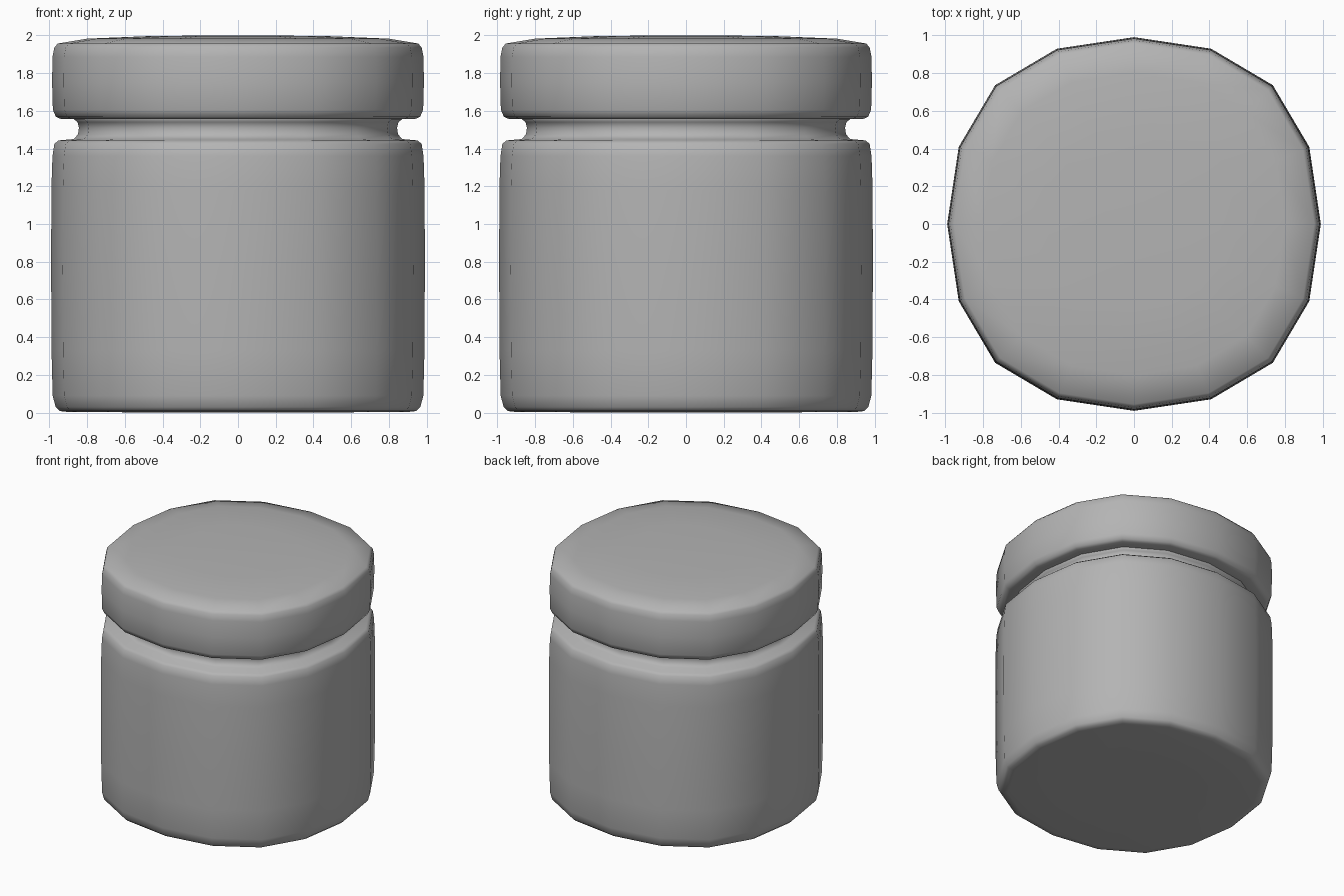
import bpy, bmesh

if "Cube" in bpy.data.objects:
    bpy.data.objects.remove(bpy.data.objects["Cube"])

# Slightly squared 16-sided outline: one quarter, repeated by rotation
quarter = [(1, 0), (0.938, 0.413), (0.743, 0.743), (0.413, 0.938)]
outline = []
for _ in range(4):
    outline += quarter
    quarter = [(-y, x) for x, y in quarter]

# Dark grey surface
grey = bpy.data.materials.new("dark_grey")
grey.diffuse_color = (0.455, 0.455, 0.455, 1)
grey.use_nodes = True
grey.node_tree.nodes["Principled BSDF"].inputs["Base Color"].default_value = grey.diffuse_color


def lathe(name, profile):
    """Sweep (radius, height) points around the outline; end points on the axis become poles."""
    bm = bmesh.new()
    rings = []
    for r, z in profile:
        if r == 0:
            rings.append([bm.verts.new((0, 0, z))] * 16)
        else:
            rings.append([bm.verts.new((r * x, r * y, z)) for x, y in outline])
    for low, high in zip(rings, rings[1:]):
        for i in range(16):
            j = (i + 1) % 16
            corners = list(dict.fromkeys([low[i], low[j], high[j], high[i]]))
            bm.faces.new(corners)
    bmesh.ops.recalc_face_normals(bm, faces=bm.faces[:])
    for f in bm.faces:
        f.smooth = True
    mesh = bpy.data.meshes.new(name)
    bm.to_mesh(mesh)
    bm.free()
    mesh.materials.append(grey)
    obj = bpy.data.objects.new(name, mesh)
    bpy.context.collection.objects.link(obj)
    return obj


# Jar body with rounded shoulder and recessed neck
lathe("jar_body", [
    (0, 0.0), (0.5, 0.002), (0.9, 0.004), (0.945, 0.009), (0.966, 0.03), (0.982, 0.09),
    (0.988, 0.33), (0.99, 0.75), (0.989, 1.18), (0.983, 1.36), (0.973, 1.425),
    (0.95, 1.443), (0.87, 1.45), (0.848, 1.475), (0.843, 1.51), (0.85, 1.54),
    (0.87, 1.555), (0.85, 1.6), (0, 1.6)])

# Lid with rounded rim and gently domed top
lathe("jar_lid", [
    (0, 1.555), (0.86, 1.555), (0.94, 1.557), (0.965, 1.568), (0.981, 1.605),
    (0.985, 1.75), (0.983, 1.885), (0.973, 1.935), (0.955, 1.956), (0.8, 1.982),
    (0.46, 1.996), (0, 2.0)])
